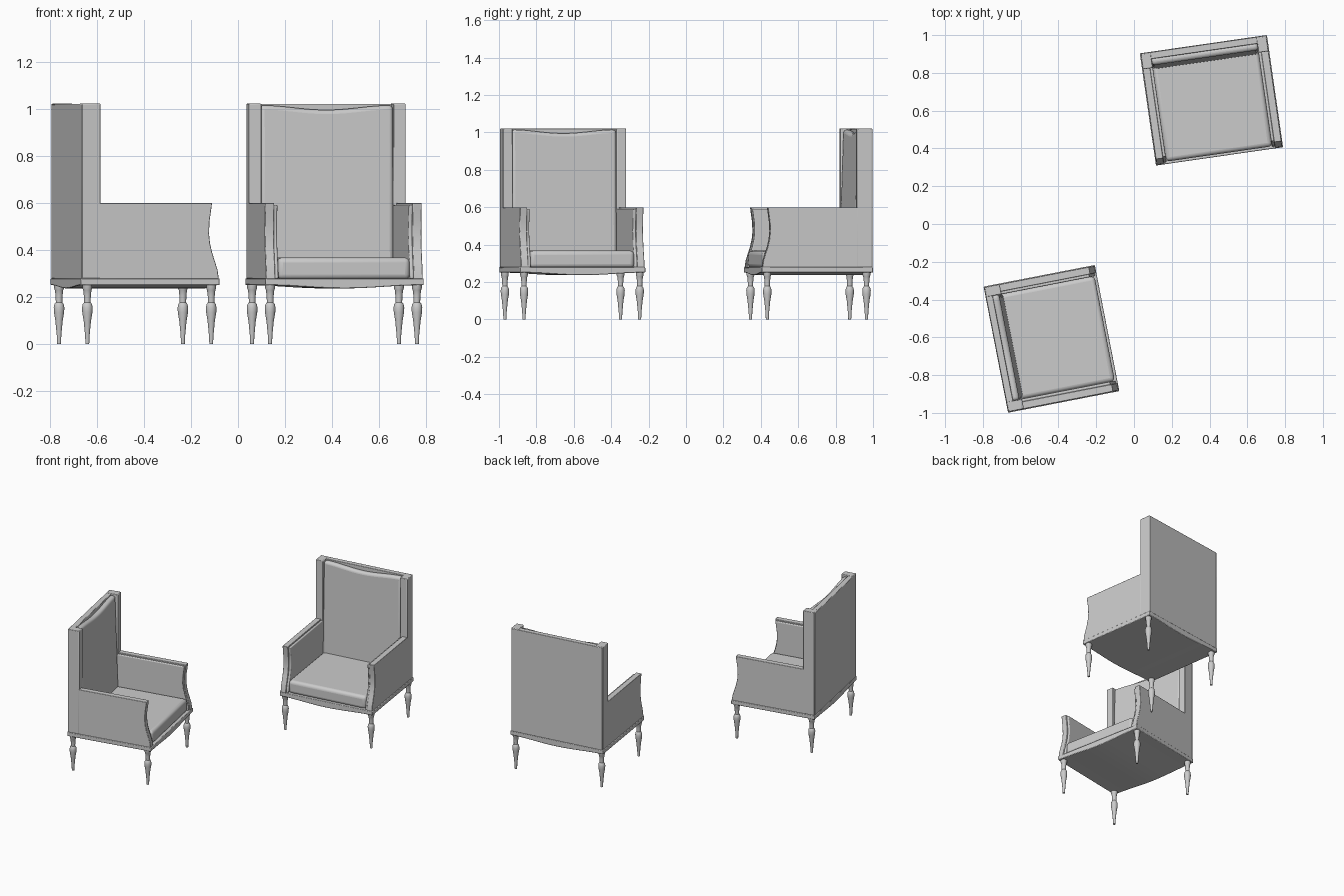
import bpy, bmesh
from math import radians, pi, cos
from mathutils import Matrix, Vector

if "Cube" in bpy.data.objects:
    bpy.data.objects.remove(bpy.data.objects["Cube"])

# Placement of the two armchairs (same local design, front toward local -y)
PLACES = [
    ("right", Matrix.Translation((0.41, 0.655, 0)) @ Matrix.Rotation(radians(8.2), 4, 'Z')),
    ("left", Matrix.Translation((-0.437, -0.608, 0)) @ Matrix.Rotation(radians(101), 4, 'Z')),
]


def finish(name, bm, bevel=0.0, segments=3):
    """Turn a bmesh in chair space into one object per armchair."""
    bmesh.ops.recalc_face_normals(bm, faces=bm.faces)
    mesh = bpy.data.meshes.new(name)
    bm.to_mesh(mesh)
    bm.free()
    for side, matrix in PLACES:
        ob = bpy.data.objects.new(f"{name}_{side}", mesh)
        bpy.context.collection.objects.link(ob)
        ob.matrix_world = matrix
        if bevel:
            mod = ob.modifiers.new("soft_edges", 'BEVEL')
            mod.width, mod.segments = bevel, segments
            mod.limit_method, mod.angle_limit = 'ANGLE', radians(50)


def prism(bm, profile, axis, a, b):
    """Extrude a profile along x (points are y,z) or y (points are x,z)."""
    def co(p, t):
        return (t, p[0], p[1]) if axis == 'X' else (p[0], t, p[1])
    verts = [bm.verts.new(co(p, a)) for p in profile]
    face = bm.faces.new(verts)
    res = bmesh.ops.extrude_face_region(bm, geom=[face])
    shift = Vector(co((0, 0), b - a))
    moved = [v for v in res["geom"] if isinstance(v, bmesh.types.BMVert)]
    bmesh.ops.translate(bm, verts=moved, vec=shift)


def part(name, profile, axis, spans, bevel=0.0, segments=3):
    bm = bmesh.new()
    for a, b in spans:
        prism(bm, profile, axis, a, b)
    finish(name, bm, bevel, segments)


def rect(u0, u1, v0, v1):
    return [(u0, v0), (u1, v0), (u1, v1), (u0, v1)]


def pair(a, b):
    """The same span on both sides of the chair."""
    return [(a, b), (-b, -a)]


def wave(half, z, dip, n=16):
    """A line across the chair that dips smoothly in the middle."""
    pts = []
    for i in range(n + 1):
        x = -half + 2 * half * i / n
        pts.append((x, z - dip * (0.5 + 0.5 * cos(pi * x / half))))
    return pts


# Turned legs
leg_profile = [(0, 0), (0.008, 0), (0.010, 0.04), (0.016, 0.10), (0.022, 0.135),
               (0.023, 0.155), (0.020, 0.17), (0.014, 0.178), (0.015, 0.205),
               (0.018, 0.23), (0.021, 0.236), (0.021, 0.262), (0, 0.262)]
bm = bmesh.new()
for sx in (-1, 1):
    for sy in (-1, 1):
        n = len(bm.verts)
        pts = [bm.verts.new((sx * 0.315 + r, sy * 0.268, z)) for r, z in leg_profile]
        edges = [bm.edges.new(pq) for pq in zip(pts, pts[1:])]
        bmesh.ops.spin(bm, geom=pts + edges, cent=(sx * 0.315, sy * 0.268, 0),
                       axis=(0, 0, 1), angle=2 * pi, steps=16)
bmesh.ops.remove_doubles(bm, verts=bm.verts, dist=0.0002)
finish("turned_legs", bm)

# Base frame with a dipping apron
part("base_frame", wave(0.34, 0.251, 0.014) + [(0.34, 0.28), (-0.34, 0.28)],
     'Y', [(-0.30, 0.30)], 0.004, 2)

# Seat cushion
part("seat_cushion", rect(-0.287, 0.225, 0.275, 0.368), 'X', [(-0.284, 0.284)], 0.022, 4)

# Arms: S-shaped front, outer panel and a slightly shorter inner pad
front_curve = [(-0.297, 0.278), (-0.292, 0.315), (-0.281, 0.35), (-0.268, 0.39),
               (-0.259, 0.43), (-0.255, 0.47), (-0.257, 0.52), (-0.264, 0.57), (-0.268, 0.60)]
part("arm_panels", front_curve + [(0.22, 0.60), (0.22, 0.278)], 'X', pair(0.297, 0.336), 0.003, 2)
pad_curve = [(y + 0.006, min(z, 0.592)) for y, z in front_curve]
part("arm_inner_pads", pad_curve + [(0.22, 0.592), (0.22, 0.278)], 'X', pair(0.282, 0.299), 0.006, 3)

# Back posts, rear panel and leaning back cushion with a dipped top
part("back_posts", rect(0.214, 0.296, 0.278, 1.022), 'X', pair(0.283, 0.336), 0.004, 2)
part("back_panel", rect(0.262, 0.298, 0.278, 1.02), 'X', [(-0.334, 0.334)], 0.003, 2)
bm = bmesh.new()
prism(bm, list(reversed(wave(0.285, 1.015, 0.02))) + [(-0.285, 0.30), (0.285, 0.30)], 'Y', 0.205, 0.27)
for v in bm.verts:
    if v.co.y < 0.22 and v.co.z > 0.9:
        v.co.y = 0.228
finish("back_cushion", bm, 0.018, 4)

# Smooth shading with sharp edges kept
for ob in bpy.context.scene.objects:
    ob.select_set(True)
    bpy.context.view_layer.objects.active = ob
bpy.ops.object.shade_smooth_by_angle(angle=radians(35))
